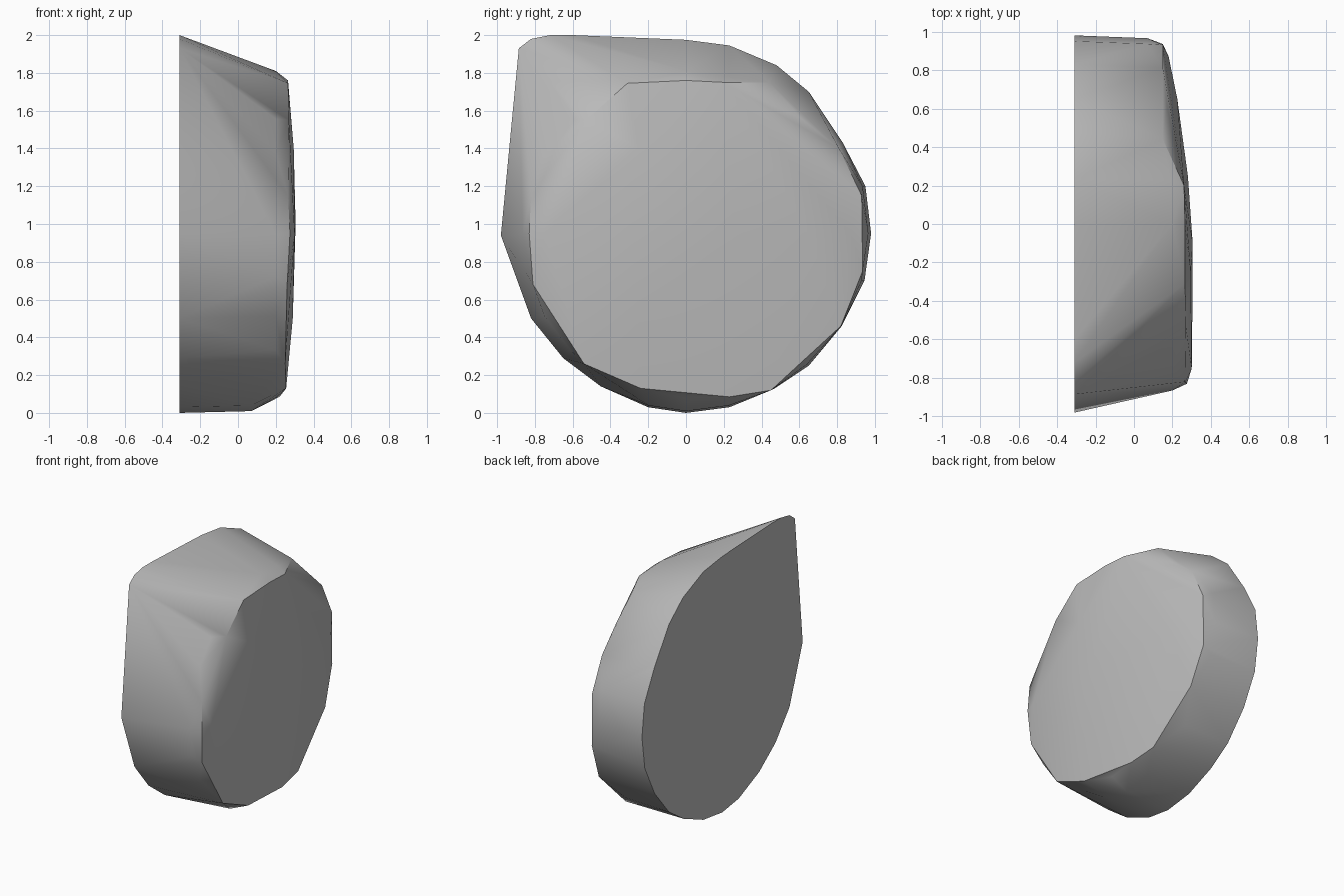
import bpy
import bmesh
import math

cube = bpy.data.objects.get("Cube")
if cube:
    bpy.data.objects.remove(cube, do_unlink=True)


def make_material(name, color):
    material = bpy.data.materials.new(name)
    material.use_nodes = True
    material.diffuse_color = color
    material.node_tree.nodes["Principled BSDF"].inputs["Base Color"].default_value = color
    return material


def convex_solid(name, points, material):
    """Wrap a convex skin around the section points."""
    bm = bmesh.new()
    for point in points:
        bm.verts.new(point)
    hull = bmesh.ops.convex_hull(bm, input=bm.verts[:])
    unused = {v for key in ("geom_interior", "geom_unused") for v in hull[key]
              if isinstance(v, bmesh.types.BMVert)}
    bmesh.ops.delete(bm, geom=list(unused), context="VERTS")
    bmesh.ops.dissolve_limit(bm, angle_limit=math.radians(0.2),
                             verts=bm.verts[:], edges=bm.edges[:])
    bmesh.ops.recalc_face_normals(bm, faces=bm.faces[:])
    mesh = bpy.data.meshes.new(name)
    bm.to_mesh(mesh)
    bm.free()
    mesh.materials.append(material)
    obj = bpy.data.objects.new(name, mesh)
    bpy.context.collection.objects.link(obj)
    return obj


# Flat back plate: round outline drawn out to one upper corner (y, z)
BACK_X = -0.31
outline = [
    (-.98, .94), (-.885, 1.93), (-.82, 1.98), (-.72, 2), (-.6, 2), (0, 1.975),
    (.23, 1.945), (.48, 1.84), (.65, 1.7), (.83, 1.43), (.95, 1.2), (.98, .95),
    (.945, .7), (.825, .46), (.65, .25), (.47, .13), (.23, .03), (0, 0),
    (-.2, .03), (-.45, .14), (-.65, .29), (-.82, .5),
]
points = [(BACK_X, y, z) for y, z in outline]

# Straight side wall, kept only along the round lower and rear sides
WALL_X, WALL_SCALE, MIDDLE = 0.07, 0.985, 0.95
for y, z in outline:
    if (y > 0.9 and z < 1.3) or (y > -0.3 and z < MIDDLE):
        points.append((WALL_X, y * WALL_SCALE, MIDDLE + (z - MIDDLE) * 0.99))

# Rounded shoulder between the wall and the face
SHOULDER_X, SHOULDER_R, STEPS = 0.2, 0.865, 24
for i in range(STEPS):
    angle = math.tau * i / STEPS
    y = SHOULDER_R * math.cos(angle)
    z = 0.945 + SHOULDER_R * math.sin(angle)
    points.append((SHOULDER_X - 0.04 * max(0, math.cos(angle)), y, z))

# Rim of the face, leaning back towards the rear (x, y, z)
points += [
    (.265, -.31, 1.745), (.265, 0, 1.76), (.26, .2, 1.75), (.15, .44, 1.75),
    (.15, .81, 1.4), (.15, .93, 1.15), (.15, .935, .75), (.17, .82, .46),
    (.2, .45, .12), (.22, .23, .085), (.255, -.24, .13), (.25, -.54, .26),
    (.26, -.81, .68), (.275, -.83, .95), (.265, -.82, 1.15), (.27, -.53, 1.55),
]

# Slightly domed face
points += [
    (.18, .87, .95), (.225, .65, .95), (.28, .25, .95), (.305, -.1, 1),
    (.305, -.3, 1), (.30, -.75, .95), (.295, -.25, 1.4), (.29, -.25, .5),
]

grey = make_material("plain grey", (0.5, 0.5, 0.5, 1))
body = convex_solid("rounded_body", points, grey)

# Soft shading across the curves, crisp edge around the back plate
bpy.ops.object.select_all(action="DESELECT")
body.select_set(True)
bpy.context.view_layer.objects.active = body
bpy.ops.object.shade_smooth_by_angle(angle=math.radians(35))
